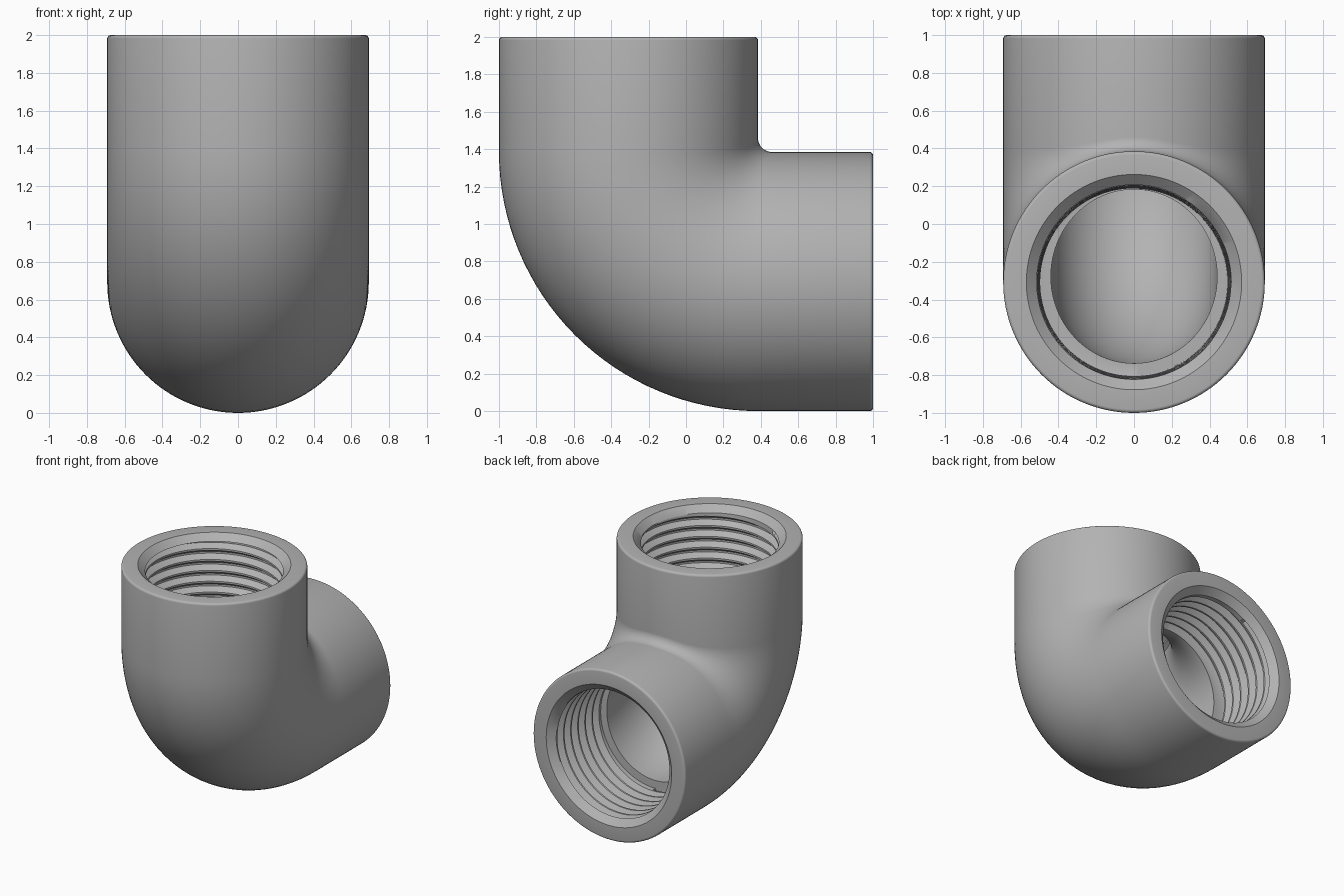
import bpy
import bmesh
from math import sin, cos, pi, sqrt, ceil

cube = bpy.data.objects.get("Cube")
if cube:
    bpy.data.objects.remove(cube, do_unlink=True)

SEGMENTS = 128
ARC_STEPS = 32
RADIUS = 0.6925                    # outer pipe radius
CORNER_Y, CORNER_Z = 0.385, 1.385  # inside corner, the pivot of the bend
FILLET = 0.075                     # softening of the inside corner
CHAMFER_END, SHELF = 0.05, 0.6     # depths inside each mouth
PITCH, TAPER = 0.088, 0.02
CREST, ROOT = 0.515, 0.56

ANGLES = [2 * pi * i / SEGMENTS for i in range(SEGMENTS + 1)]


def to_side(p):
    """Carry a point from the upper mouth to the back mouth."""
    return (p[0], p[2] - 1, p[1] + 1)


def mouth_point(a, rx, ry, depth, shift=0.0):
    d = RADIUS - shift + ry * sin(a)
    return (rx * cos(a), CORNER_Y - d, 2 - depth)


def bend_row(rx, ry, t, shift=0.0):
    """One cross-section of the bend, rounded where it meets the corner."""
    row = []
    for a in ANGLES:
        d = RADIUS - shift + ry * sin(a)
        r = sqrt(d * d + FILLET * FILLET)
        row.append((rx * cos(a), CORNER_Y - d + r - r * cos(t),
                    CORNER_Z - d + r - r * sin(t)))
    return row


def thread_row(level, radius, reverse):
    """One helical edge of the tapered thread, trimmed at both ends."""
    row = []
    for a in ANGLES:
        turn = a / (2 * pi)
        depth = CHAMFER_END + (level + (1 - turn if reverse else turn)) * PITCH
        if depth <= CHAMFER_END:
            depth, r = CHAMFER_END, CREST
        elif depth >= SHELF:
            depth, r = SHELF, CREST - TAPER
        else:
            r = radius - TAPER * depth / SHELF
        row.append(mouth_point(a, r, r, depth))
    return row


def mouth_rows(side):
    """Rounded rim, chamfer, thread and shelf, from outside to inside."""
    edge = 0.018
    rim = [(RADIUS - edge * (1 - cos(k * pi / 8)),
            edge * (1 - sin(k * pi / 8))) for k in range(5)]
    rim += [(0.57, 0), (CREST, CHAMFER_END)]
    rows = [[mouth_point(a, r, r, z) for a in ANGLES] for r, z in rim]
    profile = [(0, CREST), (0.16, CREST), (0.5, ROOT), (0.66, ROOT)]
    for turn in range(-1, ceil((SHELF - CHAMFER_END) / PITCH) + 1):
        rows += [thread_row(turn + f, r, side) for f, r in profile]
    rows.append([mouth_point(a, CREST - TAPER, CREST - TAPER, SHELF) for a in ANGLES])
    rows.append([mouth_point(a, 0.44, 0.46, SHELF, 0.03) for a in ANGLES])
    return [[to_side(p) for p in row] for row in rows] if side else rows


# Outer skin, mouths and bore form one closed loop of cross-sections
steps = [pi / 2 * k / ARC_STEPS for k in range(ARC_STEPS + 1)]
rows = mouth_rows(False)[::-1]
rows += [bend_row(RADIUS, RADIUS, t) for t in steps]
rows += mouth_rows(True)
rows += [bend_row(0.44, 0.46, t, 0.03) for t in reversed(steps)]

bm = bmesh.new()
grid = [[bm.verts.new(p) for p in row] for row in rows]
for j, row in enumerate(grid):
    after = grid[(j + 1) % len(grid)]
    for i in range(SEGMENTS):
        bm.faces.new((row[i], row[i + 1], after[i + 1], after[i]))
bmesh.ops.remove_doubles(bm, verts=bm.verts, dist=0.00002)
bmesh.ops.recalc_face_normals(bm, faces=bm.faces)
mesh = bpy.data.meshes.new("threaded_elbow")
bm.to_mesh(mesh)
bm.free()

elbow = bpy.data.objects.new("threaded_elbow", mesh)
bpy.context.collection.objects.link(elbow)

# Plain grey plastic
grey = bpy.data.materials.new("grey_plastic")
grey.use_nodes = True
colour = (0.45, 0.45, 0.45, 1)
grey.diffuse_color = colour
grey.node_tree.nodes["Principled BSDF"].inputs["Base Color"].default_value = colour
mesh.materials.append(grey)

bpy.ops.object.select_all(action='DESELECT')
elbow.select_set(True)
bpy.context.view_layer.objects.active = elbow
bpy.ops.object.shade_smooth_by_angle(angle=0.6)
